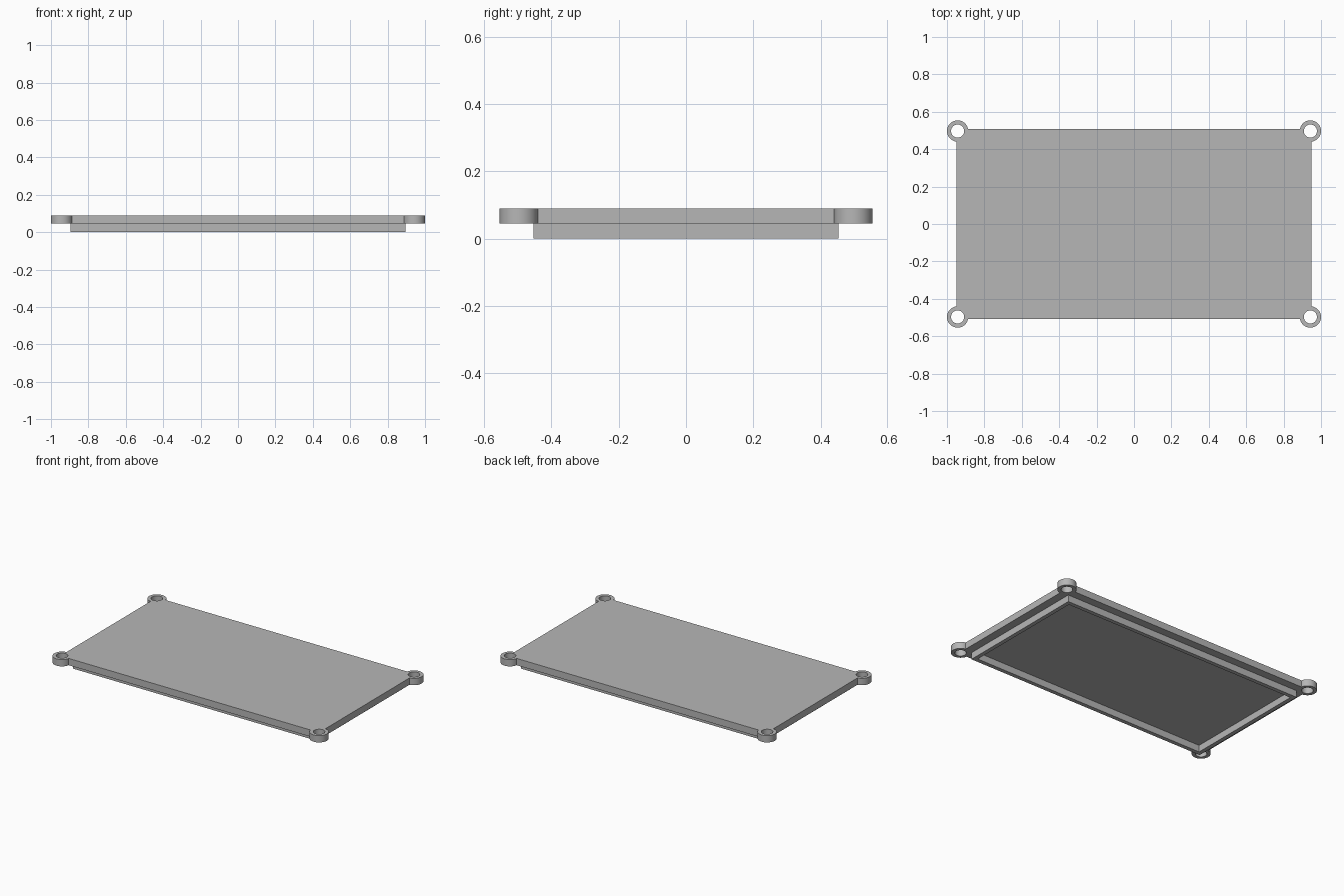
import bpy

cube = bpy.data.objects.get("Cube")
if cube:
    bpy.data.objects.remove(cube, do_unlink=True)

# Single material
grey = bpy.data.materials.new("plain grey")
grey.use_nodes = True
colour = (0.47, 0.47, 0.47, 1)
grey.diffuse_color = colour
grey.node_tree.nodes["Principled BSDF"].inputs["Base Color"].default_value = colour

BOTTOM, TOP = 0.045, 0.09          # main plate heights
EAR_X, EAR_Y = 0.943, 0.497        # screw ear centres
LIP_X, LIP_Y, LIP_WALL = 0.895, 0.453, 0.027


def box(name, half_x, half_y, z0, z1):
    bpy.ops.mesh.primitive_cube_add(size=1, location=(0, 0, (z0 + z1) / 2))
    ob = bpy.context.object
    ob.name = name
    ob.scale = (half_x * 2, half_y * 2, z1 - z0)
    bpy.ops.object.transform_apply(location=True, rotation=False, scale=True)
    ob.data.materials.append(grey)
    return ob


def cylinder(name, x, y, radius, z0, z1):
    bpy.ops.mesh.primitive_cylinder_add(vertices=48, radius=radius, depth=z1 - z0,
                                        location=(x, y, (z0 + z1) / 2))
    ob = bpy.context.object
    ob.name = name
    ob.data.materials.append(grey)
    return ob


def combine(target, tool, operation):
    mod = target.modifiers.new(operation.title(), "BOOLEAN")
    mod.operation = operation
    mod.solver = "EXACT"
    mod.object = tool
    tool.hide_render = True
    bpy.context.view_layer.objects.active = target
    bpy.ops.object.modifier_apply(modifier=mod.name)
    bpy.data.objects.remove(tool, do_unlink=True)


# Lid plate with a round screw ear at each corner
plate = box("lid_plate", 0.95, 0.507, BOTTOM, TOP)
corners = [(sx * EAR_X, sy * EAR_Y) for sx in (-1, 1) for sy in (-1, 1)]
for x, y in corners:
    combine(plate, cylinder("screw_ear", x, y, 0.057, BOTTOM, TOP), "UNION")
for x, y in corners:
    combine(plate, cylinder("hole_cutter", x, y, 0.035, 0, 0.2), "DIFFERENCE")

# Locating lip under the plate, an open rectangular frame
lip = box("locating_lip", LIP_X, LIP_Y, 0, BOTTOM)
combine(lip, box("lip_cutter", LIP_X - LIP_WALL, LIP_Y - LIP_WALL, -0.1, 0.1), "DIFFERENCE")

# Smooth the round ears, keep the edges sharp
bpy.ops.object.select_all(action="DESELECT")
plate.select_set(True)
bpy.context.view_layer.objects.active = plate
bpy.ops.object.shade_smooth_by_angle()
